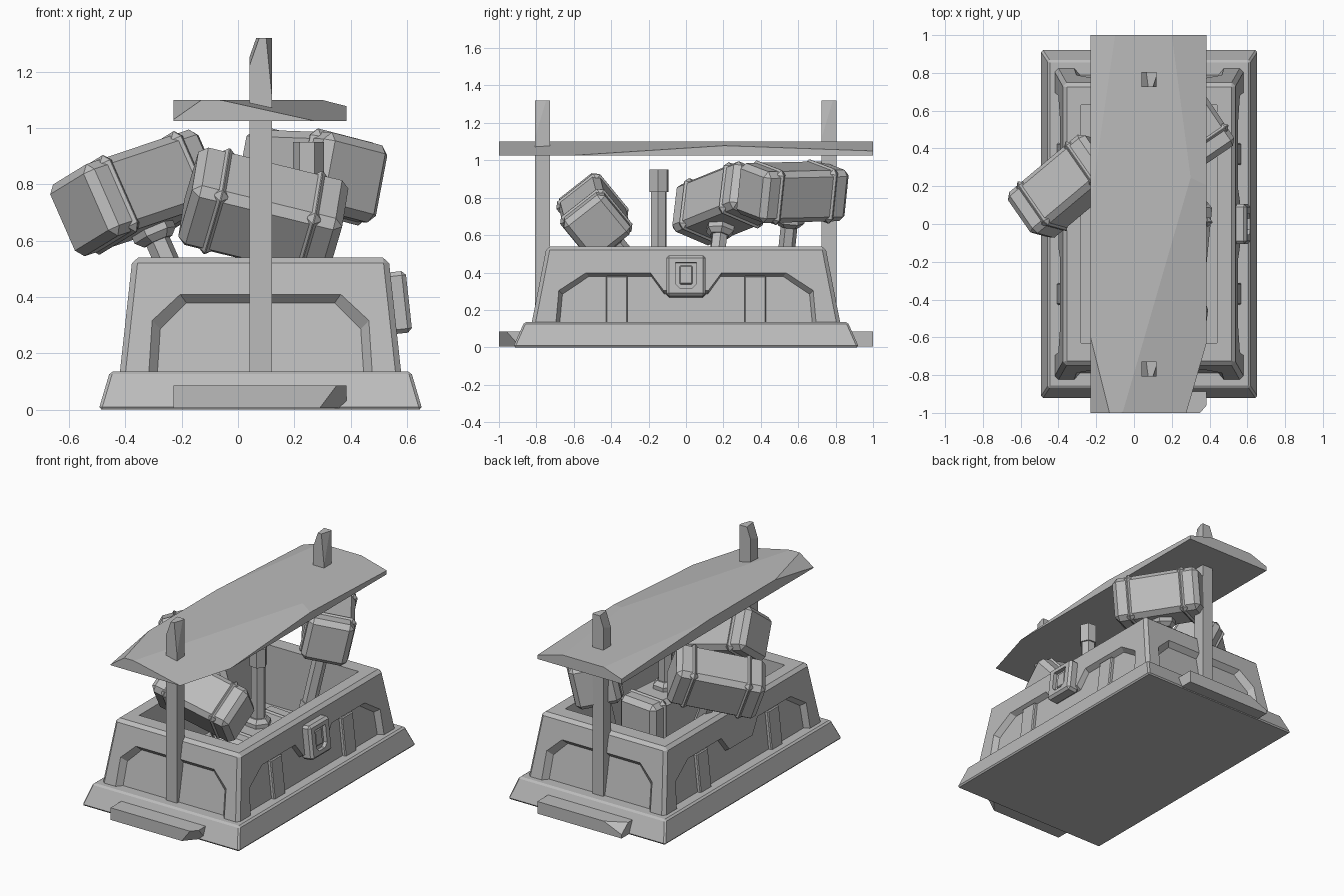
import bpy, bmesh
from math import radians, atan2
from mathutils import Matrix, Vector

if "Cube" in bpy.data.objects:
    bpy.data.objects.remove(bpy.data.objects["Cube"])

GREY = (0.5, 0.5, 0.5, 1)
grey = bpy.data.materials.new("plain_grey")
grey.use_nodes = True
grey.diffuse_color = GREY
grey.node_tree.nodes["Principled BSDF"].inputs["Base Color"].default_value = GREY

CX = 0.08          # the crate sits off centre


def finish(name, bm, matrix=None):
    bmesh.ops.recalc_face_normals(bm, faces=bm.faces)
    mesh = bpy.data.meshes.new(name)
    bm.to_mesh(mesh)
    bm.free()
    mesh.materials.append(grey)
    ob = bpy.data.objects.new(name, mesh)
    bpy.context.collection.objects.link(ob)
    if matrix:
        ob.matrix_world = matrix
    return ob


def bevel(bm, edges, width):
    bmesh.ops.bevel(bm, geom=list(edges), offset=width, segments=1, affect='EDGES')


def box(lo, hi, chamfer=0):
    bm = bmesh.new()
    bmesh.ops.create_cube(bm, size=1)
    lo, hi = Vector(lo), Vector(hi)
    for v in bm.verts:
        v.co = (lo + hi) / 2 + v.co * (hi - lo)
    if chamfer:
        bevel(bm, bm.edges, chamfer)
    return bm


def frustum(bottom, top, z0, z1):
    bm = bmesh.new()
    bmesh.ops.create_cube(bm, size=2)
    for v in bm.verts:
        hx, hy = top if v.co.z > 0 else bottom
        v.co = (CX + v.co.x * hx, v.co.y * hy, z1 if v.co.z > 0 else z0)
    return bm


def hexagon(radius_low, radius_high, z0, z1):
    bm = bmesh.new()
    bmesh.ops.create_cone(bm, cap_ends=True, segments=6, radius1=radius_low, radius2=radius_high,
                          depth=z1 - z0, matrix=Matrix.Translation((0, 0, (z0 + z1) / 2)))
    return bm


def cut(target, cutter):
    mod = target.modifiers.new("cut", 'BOOLEAN')
    mod.operation, mod.solver, mod.object = 'DIFFERENCE', 'EXACT', cutter
    bpy.context.view_layer.objects.active = target
    bpy.ops.object.modifier_apply(modifier=mod.name)
    bpy.data.objects.remove(cutter)


def chip(bm, a, b, c, inside):
    """Slice off the corner beyond the plane through three points."""
    a, b, c = Vector(a), Vector(b), Vector(c)
    n = (b - a).cross(c - a).normalized()
    if n.dot(Vector(inside) - a) > 0:
        n = -n
    geom = bm.verts[:] + bm.edges[:] + bm.faces[:]
    bmesh.ops.bisect_plane(bm, geom=geom, plane_co=a, plane_no=n, clear_outer=True)
    bmesh.ops.holes_fill(bm, edges=[e for e in bm.edges if e.is_boundary], sides=0)


# Plinth with sloping sides
bm = frustum((0.575, 0.925), (0.535, 0.865), 0, 0.135)
bevel(bm, bm.edges, 0.01)
finish("plinth", bm)

# Crate body
bm = frustum((0.5, 0.825), (0.455, 0.745), 0.13, 0.54)
bevel(bm, [e for e in bm.edges if max(v.co.z for v in e.verts) > 0.5], 0.02)
crate = finish("crate", bm)
cut(crate, finish("hollow", box((-0.28, -0.63, 0.15), (0.44, 0.63, 0.8))))


def wall_frame(direction, half, lean):
    """Frame on a leaning wall: x along the wall, y up it, z outwards."""
    out = Vector(direction)
    along = Vector((0, 0, 1)).cross(out)
    up = (Vector((0, 0, 1)) - out * lean).normalized()
    m = Matrix((along, up, along.cross(up))).transposed().to_4x4()
    m.translation = Vector((CX, 0, 0.13)) + out * half
    return m


# Recessed wall panels
END = [(0.4, -0.05), (0.385, 0.19), (0.285, 0.285)]
SIDE = [(0.7, -0.05), (0.68, 0.175), (0.535, 0.27), (0.19, 0.27), (0.12, 0.175)]


def recess(matrix, half_outline, inset, depth=0.035):
    outline = half_outline + [(-x, y) for x, y in reversed(half_outline)]
    shrink = 1 - inset / half_outline[0][0]
    bm = bmesh.new()
    rings = []
    for z, s, drop in ((0.06, 1, 0), (0, 1, 0), (-depth, shrink, inset * 0.8)):
        rings.append([bm.verts.new((x * s, y - (drop if y > 0 else 0), z)) for x, y in outline])
    n = len(outline)
    for r0, r1 in zip(rings, rings[1:]):
        for i in range(n):
            bm.faces.new((r0[i], r0[(i + 1) % n], r1[(i + 1) % n], r1[i]))
    bm.faces.new(rings[0])
    bm.faces.new(rings[-1])
    cut(crate, finish("panel_cutter", bm, matrix))


for s in (-1, 1):
    recess(wall_frame((0, s, 0), 0.825, 0.195), END, 0.03)
    side = wall_frame((s, 0, 0), 0.5, 0.11)
    recess(side, SIDE, 0.02)
    # Upright ribs inside the long panels
    for y in (-0.37, 0.37):
        finish("side_rib", box((y - 0.058, 0, -0.05), (y + 0.058, 0.255, -0.012), 0.006), side)

# Latch on one long side
side = wall_frame((1, 0, 0), 0.5, 0.11)
latch = finish("latch", box((-0.105, 0.14, -0.03), (0.105, 0.36, 0.055), 0.015), side)
bm = box((-0.055, 0.18, 0.03), (0.055, 0.32, 0.1))
bevel(bm, [e for e in bm.edges if all(v.co.y < 0.2 for v in e.verts)
           and abs(e.verts[0].co.z - e.verts[1].co.z) > 0.01], 0.025)
cut(latch, finish("latch_cutter", bm, side))
finish("latch_plate", box((-0.035, 0.205, 0), (0.035, 0.305, 0.04), 0.005), side)

# Chipped planks, above and below
x0, x1 = -0.23, 0.385
bm = box((x0, -1, 1.025), (x1, 1, 1.1))
mid = (0.08, 0, 1.05)
chip(bm, (x0, -0.6, 1.1), (-0.13, -1, 1.1), (x0, -1, 1.03), mid)
chip(bm, (-0.07, -1, 1.1), (x1, -0.72, 1.1), (x1, -1, 1.04), mid)
chip(bm, (0.22, -0.03, 1.1), (x1, 0.54, 1.1), (x1, -0.16, 1.055), mid)
chip(bm, (x1, 0.72, 1.06), (x1, 1, 1.05), (0.2, 1, 1.1), mid)
chip(bm, (x0, 0.1, 1.1), (x0, 0.9, 1.06), (-0.1, 1, 1.1), mid)
finish("top_plank", bm)

bm = box((x0, -1, 0.005), (x1, 1, 0.085))
mid = (0.08, 0, 0.04)
chip(bm, (0.29, -1, 0.005), (0.35, -1, 0.085), (x1, -0.92, 0.04), mid)
chip(bm, (x0, 1, 0.03), (x0, 0.93, 0.085), (-0.1, 1, 0.085), mid)
finish("bottom_plank", bm)

# Upright stakes through the planks
for name, y in (("front_stake", -0.768), ("back_stake", 0.765)):
    bm = box((0.04, y - 0.04, 0.005), (0.12, y + 0.04, 1.32))
    mid = (0.08, y, 0.5)
    chip(bm, (0.07, y, 1.32), (0.04, y - 0.04, 1.22), (0.04, y + 0.04, 1.25), mid)
    chip(bm, (0.1, y - 0.04, 1.32), (0.12, y + 0.02, 1.32), (0.12, y - 0.04, 1.12), mid)
    finish(name, bm)


# Mallets: banded block head, hexagonal handle along local -z
def mallet(name, centre, axis, up):
    u = Vector(axis).normalized()
    n = Vector(up)
    n = (n - u * n.dot(u)).normalized()
    m = Matrix((u, n.cross(u), n)).transposed().to_4x4()
    m.translation = centre
    finish(name + "_head", box((-0.275, -0.14, -0.14), (0.275, 0.14, 0.14), 0.03), m)
    for x in (-0.17, 0.17):
        finish(name + "_band", box((x - 0.03, -0.15, -0.15), (x + 0.03, 0.15, 0.15), 0.028), m)
    finish(name + "_collar", hexagon(0.055, 0.08, -0.19, -0.165), m)
    finish(name + "_collar_base", hexagon(0.08, 0.08, -0.165, -0.13), m)
    finish(name + "_handle", hexagon(0.045, 0.045, -0.6, -0.13), m)
    finish(name + "_pommel", hexagon(0.055, 0.055, -0.65, -0.53), m)


mallet("left_mallet", (-0.36, 0.2, 0.77), (0.742, 0.622, 0.25), (-0.4, 0.11, 0.91))
mallet("back_mallet", (0.26, 0.57, 0.83), (-0.56, 0.83, 0.02), (0.17, 0.12, 0.97))
mallet("front_mallet", (0.09, -0.49, 0.7), (0.96, 0.06, -0.235), (0.19, -0.62, 0.76))
mallet("upturned_mallet", (0.25, -0.145, 0.3), (0.1, 1, 0), (0, 0, -1))
